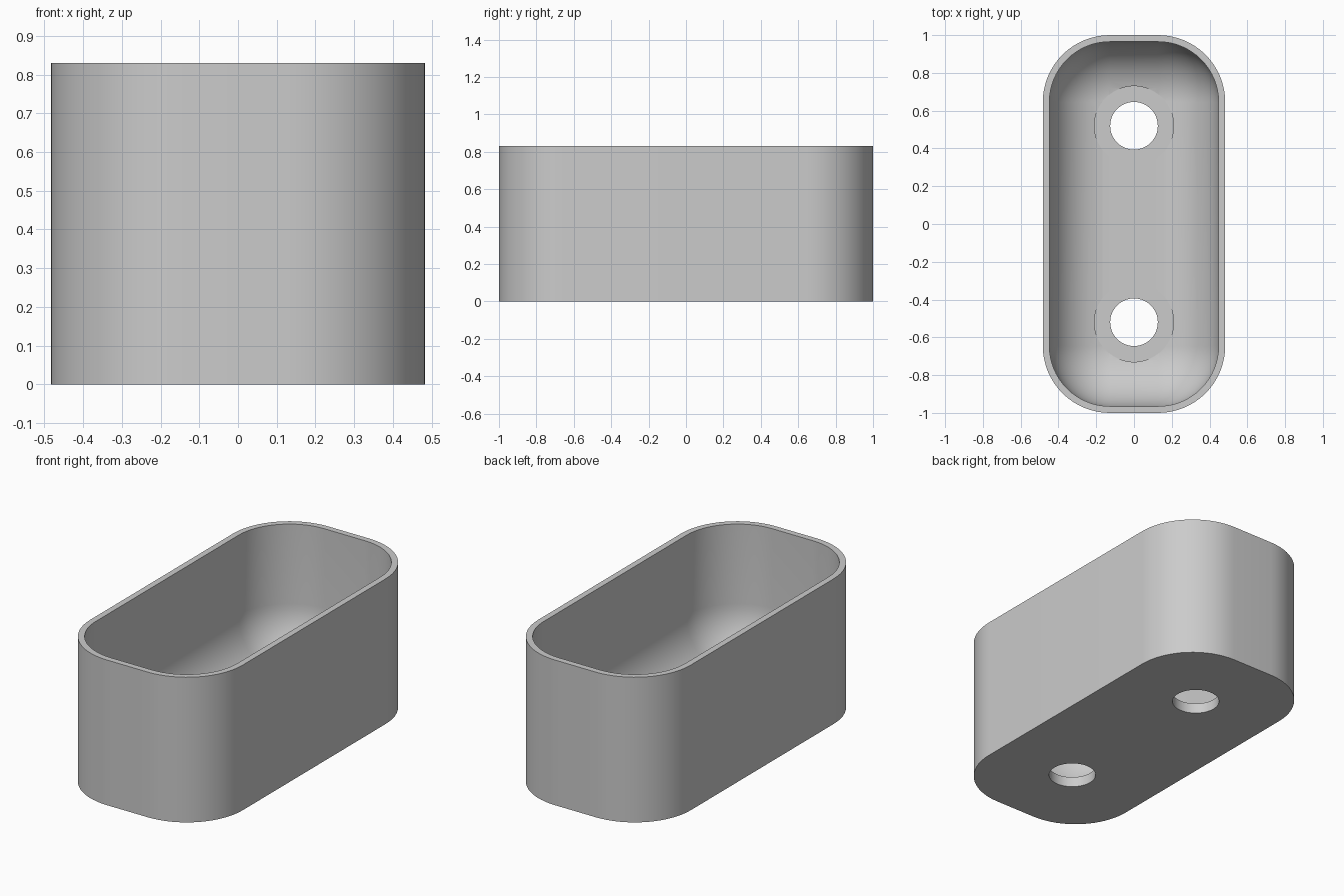
import bpy
import bmesh
from math import cos, sin, pi, radians

HALF_X, HALF_Y, HEIGHT = 0.483, 1.0, 0.83
CORNER, WALL, FLOOR, FILLET = 0.355, 0.035, 0.06, 0.315
HOLE_Y, HOLE_R, SEAT_R = 0.52, 0.126, 0.21
CORNER_STEPS, FILLET_STEPS = 16, 14

cube = bpy.data.objects.get("Cube")
if cube:
    bpy.data.objects.remove(cube, do_unlink=True)

grey = bpy.data.materials.new("plain grey")
grey.use_nodes = True
colour = (0.6, 0.6, 0.6, 1)
grey.diffuse_color = colour
grey.node_tree.nodes["Principled BSDF"].inputs["Base Color"].default_value = colour


def rounded_ring(bm, inset, z):
    """Rounded rectangle of vertices, shrunk by inset."""
    r = CORNER - inset
    cx, cy = HALF_X - CORNER, HALF_Y - CORNER
    ring = []
    for quarter, (sx, sy) in enumerate([(1, 1), (-1, 1), (-1, -1), (1, -1)]):
        for i in range(CORNER_STEPS + 1):
            a = (quarter + i / CORNER_STEPS) * pi / 2
            ring.append(bm.verts.new((sx * cx + r * cos(a), sy * cy + r * sin(a), z)))
    return ring


def cutter(name, radius, y, bottom, top):
    bpy.ops.mesh.primitive_cylinder_add(
        vertices=64, radius=radius, depth=top - bottom, location=(0, y, (bottom + top) / 2))
    obj = bpy.context.object
    obj.name = name
    obj.data.materials.append(grey)
    obj.hide_render = True
    return obj


# Tray: outer wall, rim, inner wall and rounded inside floor
bm = bmesh.new()
levels = [(0, 0), (0, HEIGHT), (WALL, HEIGHT)]
for i in range(FILLET_STEPS + 1):
    a = i / FILLET_STEPS * pi / 2
    levels.append((WALL + FILLET * (1 - cos(a)), FLOOR + FILLET * (1 - sin(a))))
rings = [rounded_ring(bm, inset, z) for inset, z in levels]
for low, high in zip(rings, rings[1:]):
    for i in range(len(low)):
        j = (i + 1) % len(low)
        bm.faces.new((low[i], low[j], high[j], high[i]))
bm.faces.new(rings[0][::-1])
bm.faces.new(rings[-1])
bmesh.ops.recalc_face_normals(bm, faces=bm.faces)
mesh = bpy.data.meshes.new("tray")
bm.to_mesh(mesh)
bm.free()
mesh.materials.append(grey)
tray = bpy.data.objects.new("tray", mesh)
bpy.context.collection.objects.link(tray)

# Screw holes with flat round seats cut into the curved floor
cutters = []
for side, y in (("front", -HOLE_Y), ("back", HOLE_Y)):
    cutters.append(cutter(side + "_seat_cutter", SEAT_R, y, FLOOR - 0.001, FLOOR + 0.3))
    cutters.append(cutter(side + "_hole_cutter", HOLE_R, y, -0.1, FLOOR + 0.2))

bpy.ops.object.select_all(action="DESELECT")
tray.select_set(True)
bpy.context.view_layer.objects.active = tray
for tool in cutters:
    cut = tray.modifiers.new(tool.name, "BOOLEAN")
    cut.operation = "DIFFERENCE"
    cut.solver = "EXACT"
    cut.object = tool
    bpy.ops.object.modifier_apply(modifier=cut.name)
for tool in cutters:
    bpy.data.objects.remove(tool, do_unlink=True)

bpy.ops.object.shade_smooth_by_angle(angle=radians(30))
